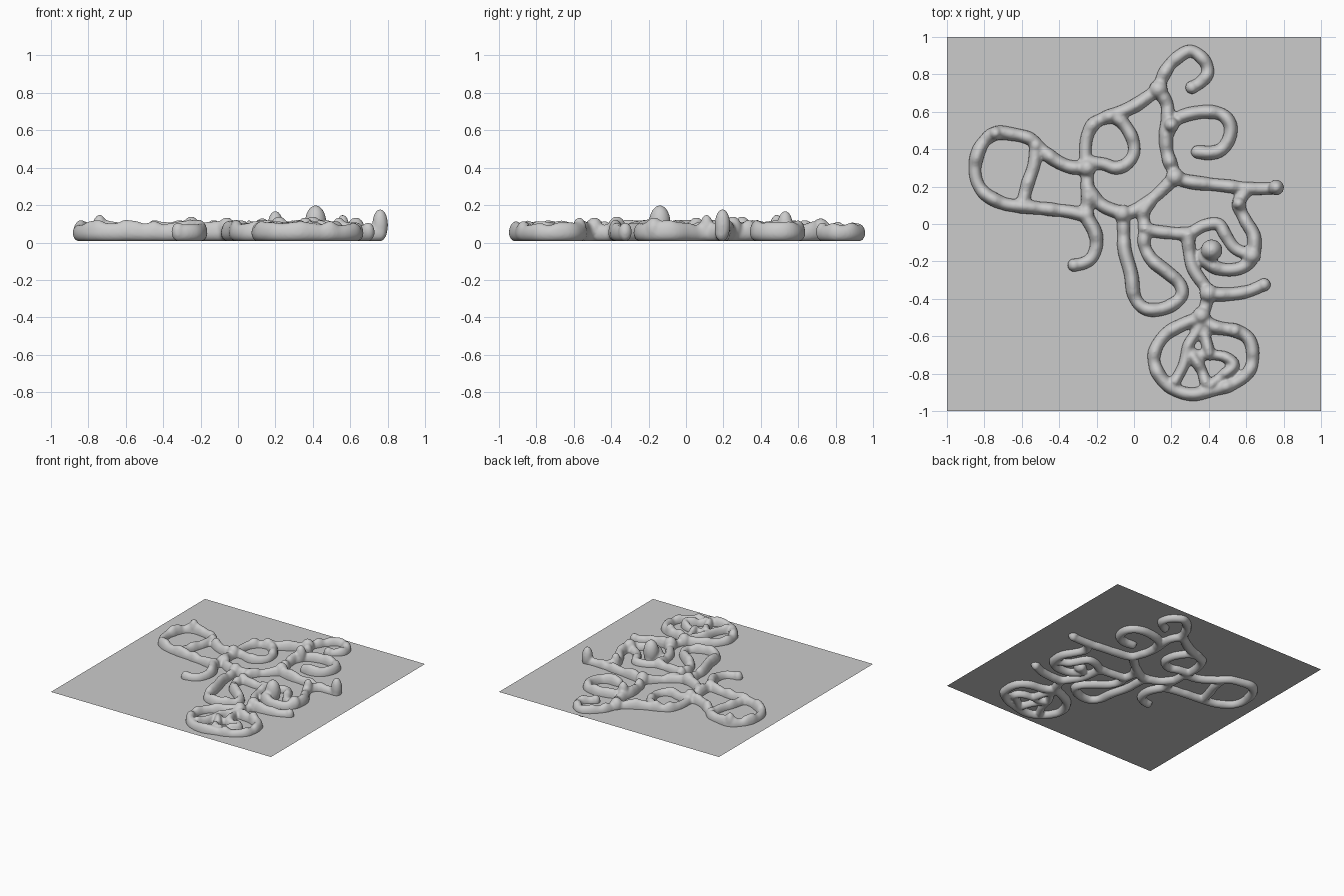
import bpy, bmesh, math, random
from mathutils import Vector, Matrix

random.seed(7)
PLANE_Z, BOTTOM = 0.05, 0.006
SIDES = 14
bm = bmesh.new()


def spline(pts, step=0.012):
    """Catmull-Rom through the points, sampled at about even spacing."""
    p = [Vector(q) for q in pts]
    p = [2 * p[0] - p[1]] + p + [2 * p[-1] - p[-2]]
    out = []
    for i in range(1, len(p) - 2):
        a, b, c, d = p[i - 1:i + 3]
        n = max(2, int((c - b).length / step))
        for k in range(n):
            t = k / n
            out.append(0.5 * (2 * b + (c - a) * t + (2 * a - 5 * b + 4 * c - d) * t * t
                              + (3 * b - a - 3 * c + d) * t ** 3))
    return out + [p[-2]]


def lump(x, y, top, r):
    """Rounded knot that reaches from the vine's underside up to top."""
    h = (top - BOTTOM) / 2
    m = Matrix.Translation((x, y, BOTTOM + h)) @ Matrix.Diagonal((r, r, h, 1))
    bmesh.ops.create_icosphere(bm, subdivisions=3, radius=1, matrix=m)


def vine(*pts, w=0.036, top=0.108):
    """Tube with a smooth underside and a knobbly crest."""
    path = spline(pts)
    n = len(path)
    knobs = [random.uniform(-1, 1) for _ in range(n // 4 + 3)]
    rings = []
    for i, c in enumerate(path):
        t = (path[min(i + 1, n - 1)] - path[max(i - 1, 0)]).normalized()
        side = Vector((-t.y, t.x))
        k, f = divmod(i / 4, 1)
        f = f * f * (3 - 2 * f)
        v = knobs[int(k)] * (1 - f) + knobs[int(k) + 1] * f
        hw, up = w * (1 + 0.09 * v), top + 0.016 * v - PLANE_Z
        ring = []
        for s in range(SIDES):
            a = 2 * math.pi * s / SIDES
            q = c + side * hw * math.cos(a)
            z = math.sin(a) * (up if math.sin(a) > 0 else PLANE_Z - BOTTOM)
            ring.append(bm.verts.new((q.x, q.y, PLANE_Z + z)))
        rings.append(ring)
    for r0, r1 in zip(rings, rings[1:]):
        for s in range(SIDES):
            j = (s + 1) % SIDES
            bm.faces.new((r0[s], r0[j], r1[j], r1[s]))
    bm.faces.new(rings[0])
    bm.faces.new(rings[-1])
    for x, y in (pts[0], pts[-1]):
        lump(x, y, top, w)


# top curl, and the branch falling to the left
vine((.13, .72), (.16, .80), (.21, .87), (.30, .925), (.375, .875), (.395, .81), (.36, .76), (.31, .73))
vine((.13, .72), (0, .63), (-.12, .58), (-.21, .54), (-.25, .47), (-.26, .38), (-.25, .30))
vine((-.12, .58), (-.06, .54), (-.01, .46), (0, .38), (-.04, .32), (-.10, .30), (-.16, .32), (-.25, .33))
# upper stem and second curl
vine((.13, .72), (.175, .645), (.18, .57), (.17, .47), (.18, .37), (.22, .26))
vine((.17, .46), (.21, .54), (.27, .58), (.38, .60), (.47, .585), (.515, .53), (.51, .46), (.47, .40),
     (.41, .38), (.34, .385))
# right arm and the spiral below it
vine((.22, .25), (.30, .225), (.48, .205), (.62, .19), (.76, .19))
vine((.61, .19), (.56, .11), (.595, .02), (.64, -.06), (.64, -.15), (.60, -.22), (.52, -.245),
     (.43, -.23), (.37, -.17), (.415, -.12))
# centre
vine((.22, .25), (.11, .145), (0, .07), (-.06, .055))
vine((.085, .12), (.05, .06), (.06, -.03))
vine((.06, -.03), (.165, -.045), (.29, -.05), (.37, -.01), (.45, 0), (.49, -.06), (.54, -.13), (.63, -.17))
# lower stem with side shoot
vine((.29, -.05), (.295, -.14), (.315, -.235), (.37, -.32), (.415, -.37), (.51, -.375), (.61, -.36),
     (.695, -.325))
vine((.40, -.37), (.38, -.45), (.36, -.50))
# long hanging loop
vine((.06, -.03), (.055, -.11), (.095, -.19), (.18, -.26), (.245, -.32), (.255, -.385), (.19, -.44),
     (.11, -.46), (.045, -.445), (0, -.38), (-.015, -.27), (-.05, -.14), (-.055, -.03), (-.06, .055))
# left stem with tail
vine((-.25, .30), (-.25, .21), (-.245, .13), (-.255, .05), (-.21, -.04), (-.20, -.11), (-.225, -.18),
     (-.27, -.21), (-.32, -.22))
vine((-.25, .19), (-.17, .10), (-.06, .055))
# big left loop and its crossbar
vine((-.255, .045), (-.34, .065), (-.46, .08), (-.60, .095), (-.70, .11), (-.80, .165), (-.845, .245),
     (-.845, .34), (-.81, .43), (-.74, .485), (-.65, .48), (-.555, .455), (-.49, .395), (-.42, .34),
     (-.34, .305), (-.25, .30))
vine((-.525, .42), (-.535, .315), (-.57, .21), (-.60, .09))
# bottom leaf-shaped ring with veins
vine((.36, -.50), (.43, -.55), (.54, -.57), (.61, -.61), (.635, -.685), (.62, -.78), (.54, -.85),
     (.415, -.89), (.30, -.91), (.19, -.87), (.12, -.78), (.11, -.685), (.165, -.595), (.255, -.54), (.36, -.50))
for vein in (((.36, -.51), (.34, -.57), (.29, -.65), (.265, -.755), (.215, -.85)),
             ((.36, -.51), (.385, -.62), (.405, -.70)),
             ((.29, -.68), (.345, -.70), (.405, -.70), (.485, -.71), (.535, -.755), (.475, -.81), (.40, -.87)),
             ((.31, -.70), (.36, -.78), (.39, -.87))):
    vine(*vein, w=0.03, top=0.105)

# knots at the joints, and the tall ones
for k in ((.13, .72, .13, .05), (.22, .25, .14, .05), (-.06, .055, .135, .048), (-.25, .30, .14, .048),
          (.40, -.37, .14, .05), (.36, -.49, .135, .048), (.63, -.17, .135, .048), (-.255, .05, .125, .042),
          (.415, -.14, .20, .058), (.76, .195, .18, .042), (.20, .53, .17, .042), (-.74, .485, .15, .038),
          (.56, .11, .15, .036), (.54, -.57, .135, .038)):
    lump(*k)

bmesh.ops.recalc_face_normals(bm, faces=bm.faces)
mesh = bpy.data.meshes.new("vine_network")
bm.to_mesh(mesh)
bm.free()
vines = bpy.data.objects.new("vine_network", mesh)
bpy.context.collection.objects.link(vines)
rm = vines.modifiers.new("fuse", 'REMESH')
rm.mode, rm.voxel_size, rm.use_smooth_shade = 'VOXEL', 0.009, True
sm = vines.modifiers.new("soften", 'SMOOTH')
sm.factor, sm.iterations = 0.5, 4

# flat sheet cutting through the vines
bpy.ops.mesh.primitive_plane_add(size=2, location=(0, 0, PLANE_Z))
bpy.context.object.name = "flat_sheet"
